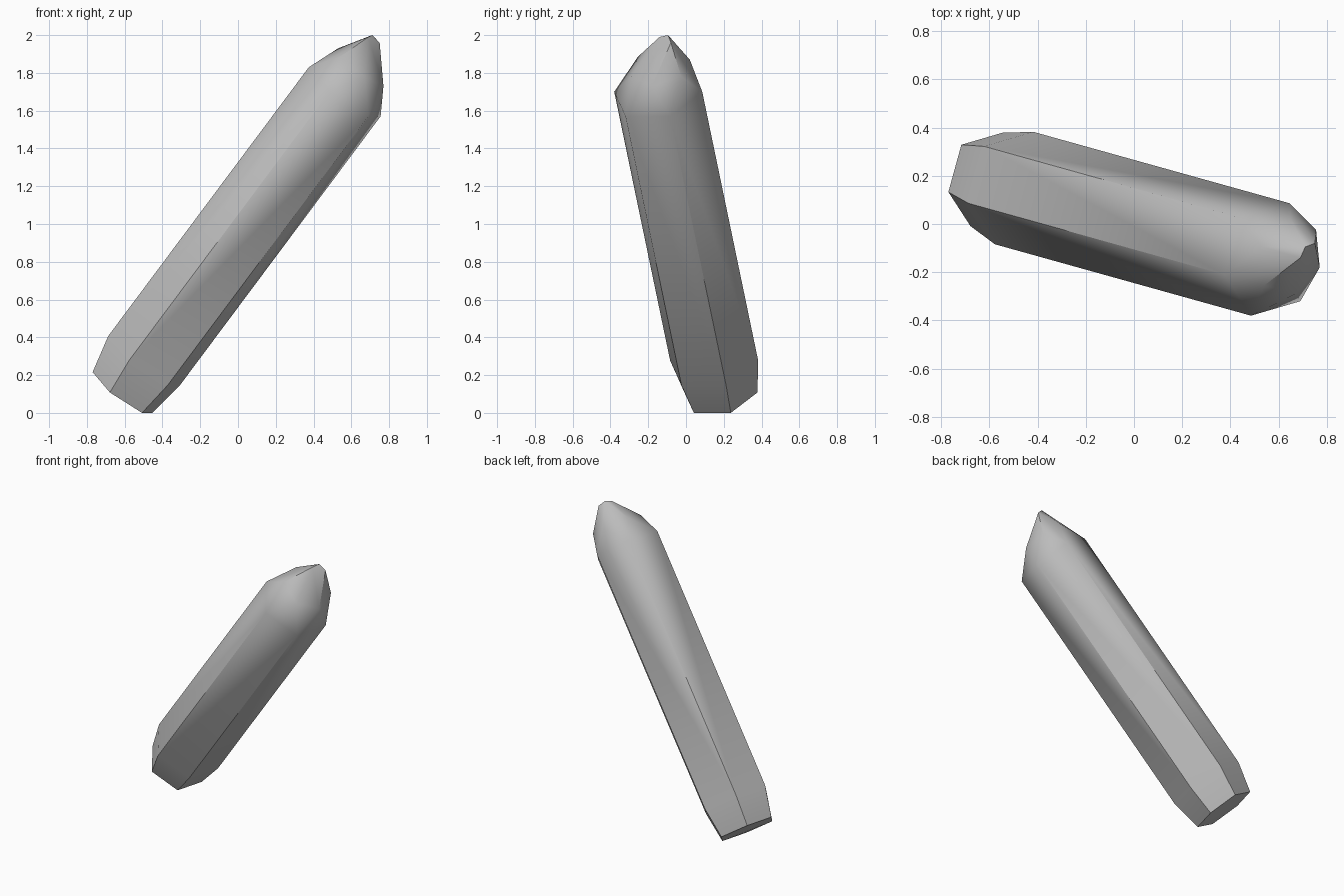
import bpy, bmesh, math
from mathutils import Vector

old = bpy.data.objects.get("Cube")
if old:
    bpy.data.objects.remove(old, do_unlink=True)

# Single stone material
stone = bpy.data.materials.new("grey_crystal")
stone.use_nodes = True
colour = (0.5, 0.5, 0.5, 1.0)
stone.diffuse_color = colour
stone.node_tree.nodes["Principled BSDF"].inputs["Base Color"].default_value = colour

# Half of the leaning six-sided section; the other half is its opposite
half_section = [Vector(p) for p in (
    (-0.19, -0.063, 0.13), (-0.08, -0.233, 0.0), (0.125, -0.173, -0.13))]
section = half_section + [-corner for corner in half_section]


def ring(centre, scale):
    """Return the section corners around a point on the shaft."""
    return [Vector(centre) + corner * scale for corner in section]


# Shaft: small foot, full lower end, full upper end
foot = ring((-0.612, 0.185, 0.108), 0.83)
lower = ring((-0.497, 0.149, 0.277), 1.0)
upper = ring((0.565, -0.147, 1.70), 1.0)

# Tip: irregular shoulder facets, one knuckle at the front, chipped peak
shoulder = [(0.53, -0.095, 1.93), (0.54, -0.255, 1.885), (0.77, -0.18, 1.73),
            (0.755, -0.025, 1.78), (0.65, 0.02, 1.87)]
knuckle = [(0.67, -0.29, 1.78)]
peak = [(0.71, -0.095, 2.0), (0.69, -0.14, 1.99), (0.75, -0.08, 1.96)]

# Wrap the points in one convex faceted skin
bm = bmesh.new()
for point in foot + lower + upper + shoulder + knuckle + peak:
    bm.verts.new(point)
bmesh.ops.convex_hull(bm, input=bm.verts[:])
bmesh.ops.dissolve_limit(bm, angle_limit=math.radians(3),
                         verts=bm.verts[:], edges=bm.edges[:])
bmesh.ops.recalc_face_normals(bm, faces=bm.faces[:])
mesh = bpy.data.meshes.new("crystal_shard")
bm.to_mesh(mesh)
bm.free()
mesh.materials.append(stone)

crystal = bpy.data.objects.new("crystal_shard", mesh)
bpy.context.collection.objects.link(crystal)

# Soft shading across shallow facets, sharp along the long edges
bpy.ops.object.select_all(action='DESELECT')
crystal.select_set(True)
bpy.context.view_layer.objects.active = crystal
bpy.ops.object.shade_smooth_by_angle(angle=math.radians(40))
